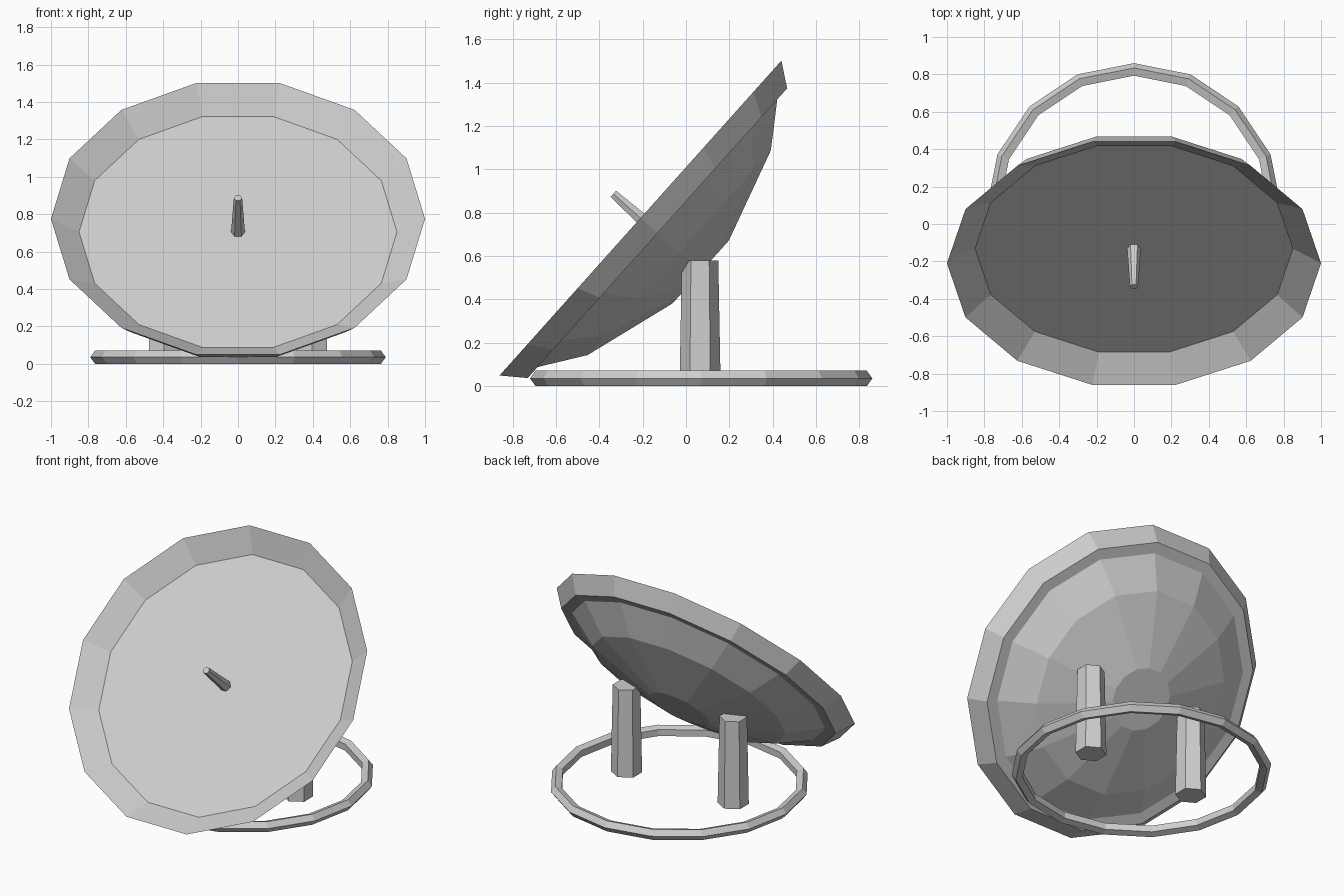
import bpy, math
from mathutils import Matrix, Vector

cube = bpy.data.objects.get("Cube")
if cube:
    bpy.data.objects.remove(cube)

TAU = 2 * math.pi
TILT = math.atan2(0.745, 0.667)

grey = bpy.data.materials.new("light_grey")
grey.use_nodes = True
colour = (0.62, 0.62, 0.62, 1)
grey.diffuse_color = colour
grey.node_tree.nodes["Principled BSDF"].inputs["Base Color"].default_value = colour


def lathe(name, profile, sides, matrix, closed=False, turn=0.0):
    """Revolve (radius, height) points, listed bottom to top on the outside.
    Open profiles get flat end caps; closed ones form a ring."""
    rows = len(profile)
    verts = []
    for r, h in profile:
        for i in range(sides):
            a = turn + TAU * i / sides
            verts.append((r * math.cos(a), r * math.sin(a), h))
    faces = []
    for j in range(rows if closed else rows - 1):
        k = (j + 1) % rows
        for i in range(sides):
            n = (i + 1) % sides
            faces.append((j * sides + i, j * sides + n, k * sides + n, k * sides + i))
    if not closed:
        faces.append(tuple(reversed(range(sides))))
        faces.append(tuple(range((rows - 1) * sides, rows * sides)))
    mesh = bpy.data.meshes.new(name)
    mesh.from_pydata(verts, [], faces)
    mesh.materials.append(grey)
    obj = bpy.data.objects.new(name, mesh)
    obj.matrix_world = matrix
    bpy.context.scene.collection.objects.link(obj)
    return obj


# Tilted dish: faceted bowl with a flat front, and a flared rim
dish = Matrix.Translation(Vector((0, -0.21, 0.775))) @ Matrix.Rotation(TILT, 4, "X")
lathe("dish_bowl", [(0.2, -0.373), (0.65, -0.24), (0.85, -0.105)], 14, dish)
lathe("dish_rim", [(0.85, -0.105), (0.92, -0.105), (1.0, 0.0)], 14, dish, closed=True)

# Tapered receiver rod at the dish centre
lathe("receiver_rod", [(0.037, -0.105), (0.022, 0.168)], 6, dish)

# Two hexagonal support posts
for side, name in ((1, "left_post"), (-1, "right_post")):
    place = Matrix.Translation(Vector((side * 0.395, 0.065, 0)))
    lathe(name, [(0.095, 0), (0.084, 0.58)], 6, place, turn=TAU / 4)

# Ground ring with a five-sided section
R, r = 0.753, 0.037
section = [(R + r * math.cos(TAU * i / 5), r * math.sin(TAU * i / 5)) for i in range(5)]
lathe("base_ring", section, 16, Matrix.Translation(Vector((0, 0.07, 0.0352))), closed=True)
